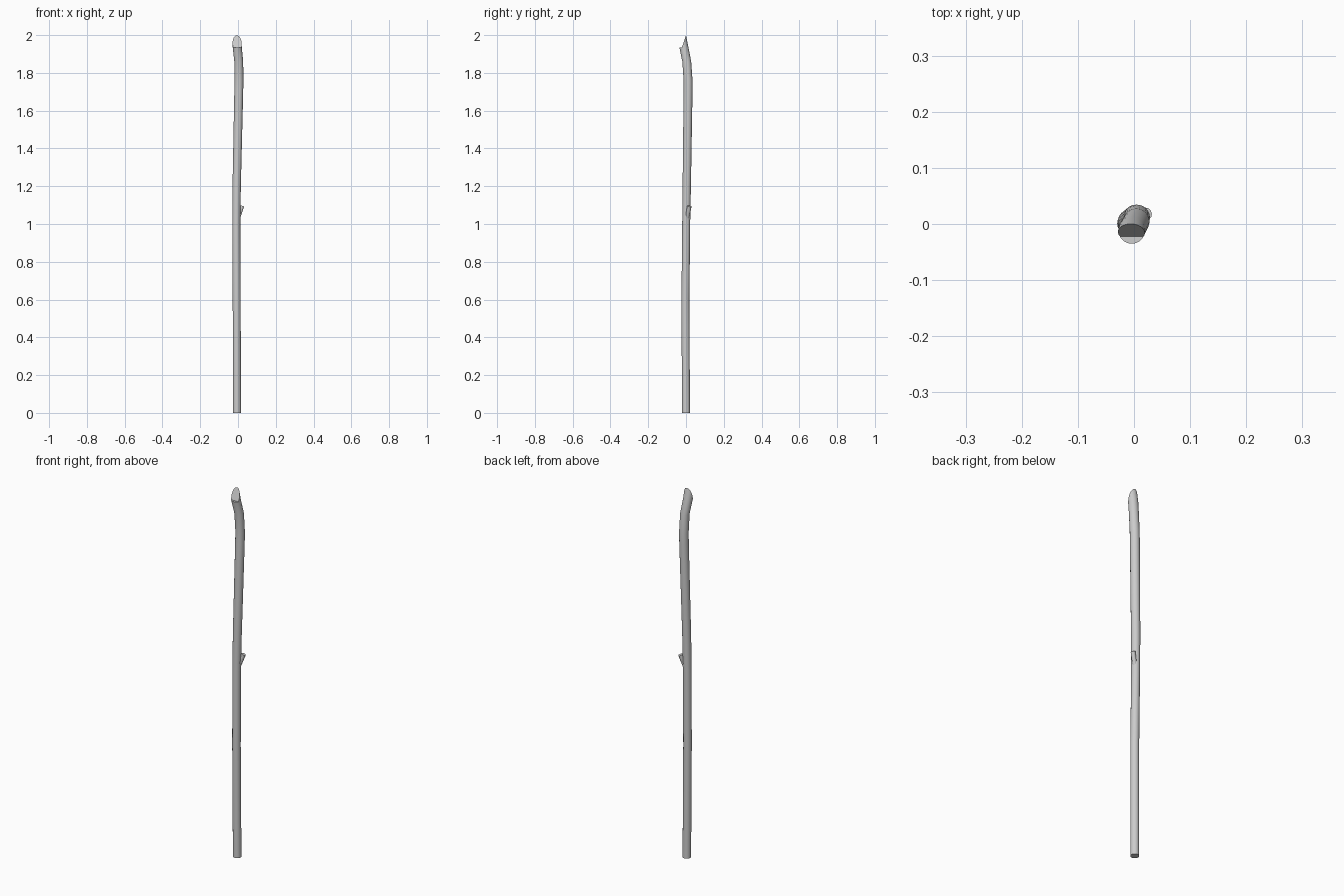
import bpy, bmesh, math
from mathutils import Vector

if "Cube" in bpy.data.objects:
    bpy.data.objects.remove(bpy.data.objects["Cube"])


def finish(name, bm):
    bmesh.ops.recalc_face_normals(bm, faces=bm.faces[:])
    me = bpy.data.meshes.new(name)
    bm.to_mesh(me)
    bm.free()
    ob = bpy.data.objects.new(name, me)
    bpy.context.collection.objects.link(ob)
    return ob


def tube(name, rows, sides, axis=(0, 0, 1)):
    """Closed tube through (x, y, z, radius) rows, rings square to axis."""
    bm = bmesh.new()
    w = Vector(axis).normalized()
    u = (Vector((0, 1, 0)).cross(w)).normalized()
    v = w.cross(u)
    rings = []
    for x, y, z, r in rows:
        angles = [2 * math.pi * i / sides for i in range(sides)]
        rings.append([bm.verts.new(Vector((x, y, z)) + r * (u * math.cos(a) + v * math.sin(a)))
                      for a in angles])
    for a, b in zip(rings, rings[1:]):
        for i in range(sides):
            j = (i + 1) % sides
            bm.faces.new((a[i], a[j], b[j], b[i]))
    bm.faces.new(rings[0])
    bm.faces.new(rings[-1])
    return finish(name, bm)


def smooth(ob):
    bpy.ops.object.select_all(action='DESELECT')
    ob.select_set(True)
    bpy.context.view_layer.objects.active = ob
    bpy.ops.object.shade_smooth_by_angle(angle=math.radians(35))


# Gently bent shaft, leaning forward at the top
shaft = tube("shaft", [
    (-.005, .000, 0, .021),
    (-.007, -.003, .60, .021),
    (-.009, .001, 1.00, .021),
    (-.007, .004, 1.20, .022),
    (.004, .011, 1.70, .0235),
    (.005, .011, 1.76, .0235),
    (.004, .004, 1.86, .0235),
    (-.004, -.011, 1.935, .024),
    (-.006, -.024, 2.00, .024),
    (-.007, -.032, 2.04, .024)], 24)

# Cutter: small ledge at the front, then a steep slanted tip
bm = bmesh.new()
profile = [(-.1, 1.937), (-.022, 1.935), (.0215, 2.06), (-.1, 2.06)]
face = bm.faces.new([bm.verts.new((-.1, y, z)) for y, z in profile])
ext = bmesh.ops.extrude_face_region(bm, geom=[face])
bmesh.ops.translate(bm, vec=(.2, 0, 0),
                    verts=[g for g in ext["geom"] if isinstance(g, bmesh.types.BMVert)])
cutter = finish("tip_cutter", bm)
cutter.hide_render = True
mod = shaft.modifiers.new("tip_cut", 'BOOLEAN')
mod.operation = 'DIFFERENCE'
mod.solver = 'EXACT'
mod.object = cutter
bpy.context.view_layer.objects.active = shaft
bpy.ops.object.modifier_apply(modifier=mod.name)
bpy.data.objects.remove(cutter)
smooth(shaft)

# Cut-off twig stub on the side
stub = tube("twig_stub", [
    (-.010, .000, 1.00, .011),
    (.021, .018, 1.095, .0115)], 12, axis=(.031, .018, .095))
smooth(stub)
